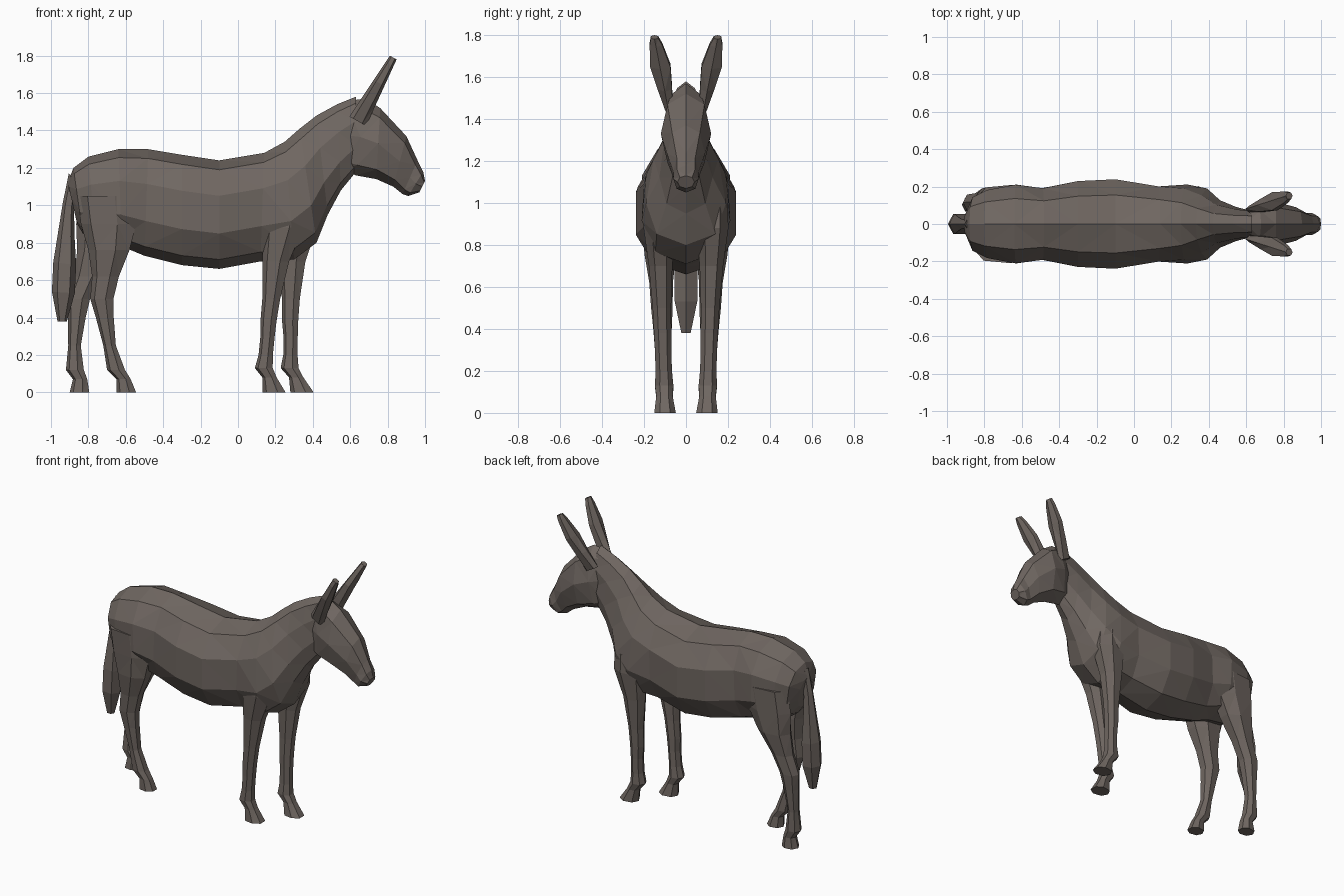
import bpy, bmesh
from math import sin, cos, pi, copysign
from mathutils import Vector

cube = bpy.data.objects.get("Cube")
if cube:
    bpy.data.objects.remove(cube)

coat = bpy.data.materials.new("grey brown coat")
coat.use_nodes = True
coat.diffuse_color = (0.16, 0.135, 0.12, 1)
shader = coat.node_tree.nodes["Principled BSDF"]
shader.inputs["Base Color"].default_value = coat.diffuse_color
shader.inputs["Roughness"].default_value = 0.9


def section(upper, lower, width, offset=0, taper=0):
    """Cross-section between two side-view points; taper narrows its upper half."""
    upper, lower = Vector(upper), Vector(lower)
    return (upper + lower) / 2, (upper - lower) / 2, width, offset, taper


def section_points(shape, sides, mirror):
    """Walk round a slightly squared ellipse."""
    centre, reach, width, offset, taper = shape
    for step in range(sides):
        angle = 2 * pi * step / sides
        along = copysign(abs(cos(angle)) ** 0.9, cos(angle))
        across = copysign(abs(sin(angle)) ** 0.9, sin(angle))
        middle = centre + reach * along
        sideways = offset + width * across * (1 - taper * along)
        yield middle.x, mirror * sideways, middle.y


def loft(name, shapes, sides, mirror=1):
    """Skin a row of cross-sections with flat triangles and close both ends."""
    bm = bmesh.new()
    rings = [[bm.verts.new(point) for point in section_points(shape, sides, mirror)]
             for shape in shapes]
    for ring, following in zip(rings, rings[1:]):
        for i in range(sides):
            j = (i + 1) % sides
            bm.faces.new((ring[i], ring[j], following[j], following[i]))
    bm.faces.new(rings[0])
    bm.faces.new(rings[-1])
    bmesh.ops.triangulate(bm, faces=bm.faces[:], quad_method='SHORT_EDGE')
    bmesh.ops.recalc_face_normals(bm, faces=bm.faces[:])
    mesh = bpy.data.meshes.new(name)
    bm.to_mesh(mesh)
    bm.free()
    mesh.materials.append(coat)
    bpy.context.collection.objects.link(bpy.data.objects.new(name, mesh))


def leg(name, outline, mirror, stride=0, fade=1):
    """Outline rows are height, back, front; stride swings the hoof more than the thigh."""
    shapes = []
    for height, back, front in outline:
        shift = stride * (1 - fade * height)
        width = min(0.08, 0.02 + (front - back) / 4)
        shapes.append(section((back + shift, height), (front + shift, height),
                              width, offset=0.1 + 0.03 * height))
    loft(name, shapes, 7, mirror)


# Rump, barrel, shoulders and neck
loft("body_and_neck", [
    section((-0.91, 1.12), (-0.86, 0.9), width=0.07),
    section((-0.88, 1.2), (-0.83, 0.85), width=0.15),
    section((-0.8, 1.26), (-0.76, 0.8), width=0.19),
    section((-0.64, 1.3), (-0.62, 0.78), width=0.22),
    section((-0.48, 1.3), (-0.5, 0.73), width=0.2),
    section((-0.3, 1.27), (-0.3, 0.68), width=0.24),
    section((-0.1, 1.24), (-0.1, 0.66), width=0.25),
    section((0.14, 1.28), (0.12, 0.7), width=0.21),
    section((0.25, 1.34), (0.3, 0.71), width=0.21, taper=0.15),
    section((0.33, 1.41), (0.42, 0.8), width=0.18, taper=0.3),
    section((0.42, 1.48), (0.48, 0.95), width=0.12, taper=0.3),
    section((0.53, 1.54), (0.55, 1.08), width=0.09, taper=0.2),
    section((0.63, 1.58), (0.64, 1.19), width=0.07),
], sides=10)

# Head from the poll and cheeks down to the muzzle
loft("head", [
    section((0.6, 1.56), (0.56, 1.19), width=0.06),
    section((0.68, 1.57), (0.63, 1.16), width=0.1),
    section((0.76, 1.52), (0.74, 1.14), width=0.12),
    section((0.9, 1.37), (0.83, 1.1), width=0.09),
    section((0.96, 1.24), (0.88, 1.06), width=0.06),
    section((0.99, 1.18), (0.91, 1.05), width=0.06),
    section((1, 1.13), (0.97, 1.07), width=0.04),
], sides=8)

# Leaf-shaped ears, widest past the middle and leaning outward
ear_root, ear_tip = Vector((0.64, 1.45)), Vector((0.83, 1.79))
ear_shapes = []
for t in (0, 0.3, 0.6, 0.9, 1):
    middle = ear_root.lerp(ear_tip, t)
    thickness = Vector((-0.045, 0.025)) * (1 - 0.6 * t)
    ear_shapes.append(section(middle + thickness, middle - thickness,
                              width=0.02 + 0.035 * sin(pi * t ** 1.4),
                              offset=0.08 + 0.07 * t))
for label, mirror in (("left", 1), ("right", -1)):
    loft(label + "_ear", ear_shapes, 6, mirror)

# Front legs: shoulder, knee, fetlock and hoof, the left one stepping forward
front_outline = [
    (1, 0.16, 0.36), (0.88, 0.13, 0.36), (0.7, 0.13, 0.28), (0.5, 0.13, 0.23),
    (0.38, 0.12, 0.21), (0.3, 0.12, 0.2), (0.2, 0.11, 0.19), (0.13, 0.09, 0.19),
    (0.08, 0.13, 0.21), (0, 0.13, 0.26),
]
leg("right_front_leg", front_outline, mirror=-1)
leg("left_front_leg", front_outline, mirror=1, stride=0.15, fade=0.6)

# Hind legs: thigh, hock, fetlock and hoof, the left one trailing
hind_outline = [
    (1.05, -0.86, -0.54), (0.9, -0.84, -0.53), (0.76, -0.8, -0.57),
    (0.62, -0.78, -0.63), (0.5, -0.79, -0.66), (0.4, -0.76, -0.66),
    (0.25, -0.72, -0.65), (0.12, -0.7, -0.6), (0.07, -0.65, -0.57),
    (0, -0.65, -0.54),
]
leg("right_hind_leg", hind_outline, mirror=-1)
leg("left_hind_leg", hind_outline, mirror=1, stride=-0.25)

# Hanging tail that swells into a tuft
tail_shapes = []
for t in (0, 0.2, 0.4, 0.6, 0.8, 1):
    middle = Vector((-0.88 - 0.06 * t ** 0.5, 1.15 - 0.77 * t))
    radius = 0.025 + 0.04 * sin(pi * t * t)
    back = Vector((-radius, 0.02 * (1 - t)))
    tail_shapes.append(section(middle + back, middle - back, width=radius))
loft("tail", tail_shapes, sides=6)
